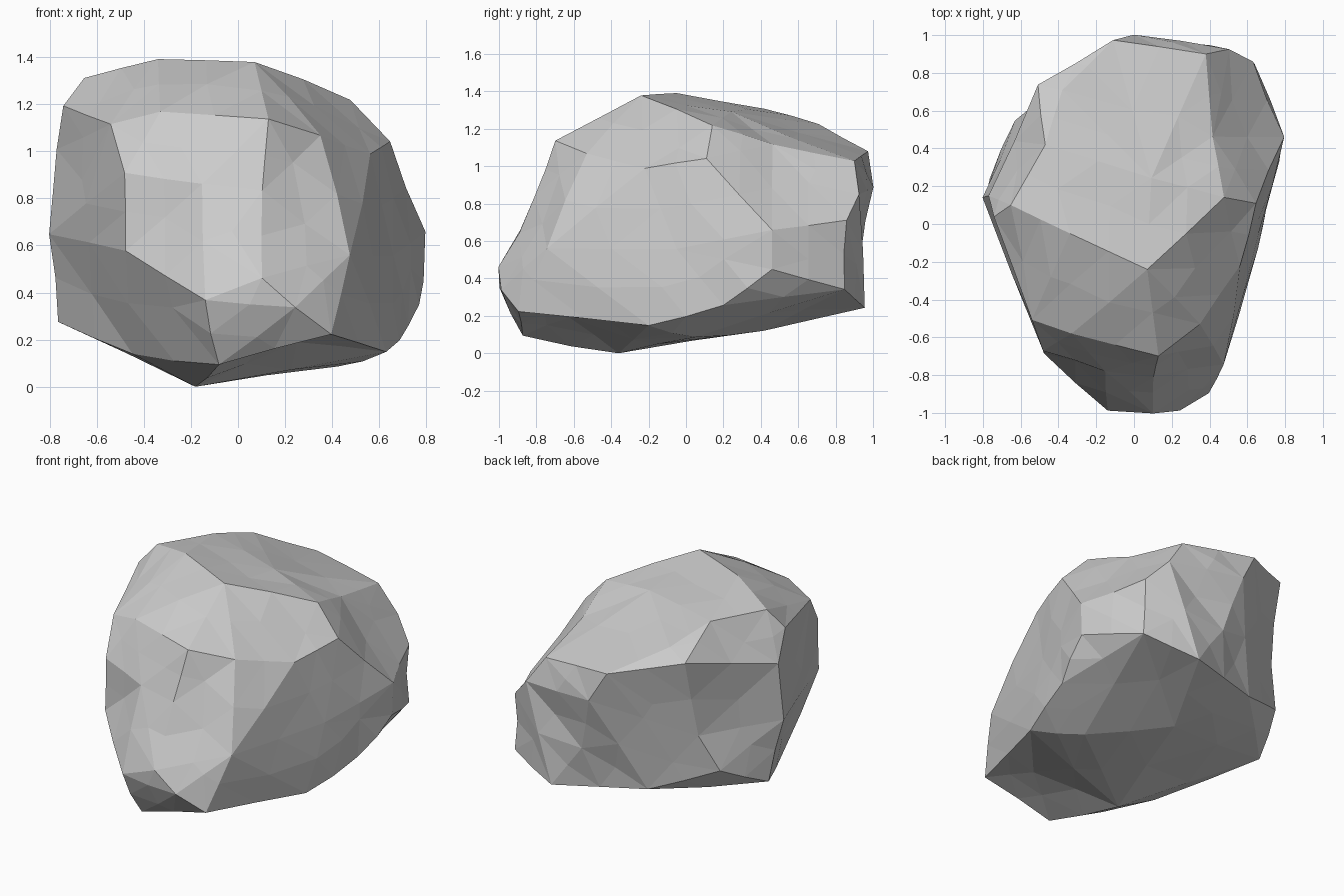
import bpy, bmesh, random
from mathutils import Vector

if "Cube" in bpy.data.objects:
    bpy.data.objects.remove(bpy.data.objects["Cube"])

random.seed(4)
CENTRE = Vector((0.0, 0.0, 0.66))

# Corner points of the boulder's main facets
corners = [
    # top plateau
    (.07, -.24, 1.37), (-.34, -.05, 1.385), (-.65, .10, 1.30), (-.47, .42, 1.30),
    (-.38, .71, 1.22), (-.11, .97, 1.07), (.09, .24, 1.27), (.47, .14, 1.20),
    (.41, .46, 1.10), (.38, .90, 1.02),
    # shoulders
    (.64, .11, 1.03), (.56, -.22, .98), (.35, -.53, 1.06), (.13, -.70, 1.13),
    (-.33, -.58, 1.16), (-.53, -.50, 1.10), (-.73, .04, 1.18), (-.50, .73, 1.15),
    # left side and front nose
    (-.79, .14, .64), (-.77, .15, 1.0), (-.48, -.67, .90), (-.47, -.68, .57),
    (-.15, -.77, .85), (.10, -.80, .82), (.10, -.99, .45), (-.14, -.99, .36),
    (.24, -.98, .33), (.39, -.89, .22), (.47, -.74, .55),
    # right flank and back
    (.66, -.05, .55), (.79, .46, .65), (.79, .46, .44), (.62, .85, .70),
    (.63, .84, .34), (.50, .92, .84), (0, 1.0, .88), (.10, .92, .52),
    (.30, .95, .24), (-.52, .62, .65), (-.62, .54, .42), (-.25, .75, .28),
    # underside, with a shallow hollow beneath the nose
    (-.76, .24, .27), (-.18, -.36, 0), (-.08, -.87, .09), (.63, -.20, .14),
    (.72, .20, .25), (.42, .05, .09), (.04, .42, .11), (-.45, -.35, .13),
    (.25, -.62, .19),
]

# Hull of the partly rounded points keeps hollows; then restore real positions
bm = bmesh.new()
real = {}
for c in corners:
    d = Vector(c) - CENTRE
    v = bm.verts.new(d / d.length ** 0.75)
    real[v] = Vector(c)
res = bmesh.ops.convex_hull(bm, input=bm.verts[:])
loose = [v for v in bm.verts if not v.link_faces]
for v in bm.verts:
    v.co = real[v]
bmesh.ops.delete(bm, geom=loose, context='VERTS')

# Break the large facets into small, slightly uneven ones
old = set(bm.verts)
long_edges = [e for e in bm.edges if e.calc_length() > 0.3]
bmesh.ops.subdivide_edges(bm, edges=long_edges, cuts=1)
bmesh.ops.triangulate(bm, faces=bm.faces[:])
bm.normal_update()
for v in bm.verts:
    if v not in old:
        v.co += v.normal * random.uniform(-0.004, 0.016)
bmesh.ops.recalc_face_normals(bm, faces=bm.faces[:])
low = min(v.co.z for v in bm.verts)
bmesh.ops.translate(bm, verts=bm.verts[:], vec=(0, 0, -low))

mesh = bpy.data.meshes.new("boulder")
bm.to_mesh(mesh)
bm.free()
boulder = bpy.data.objects.new("boulder", mesh)
bpy.context.collection.objects.link(boulder)
